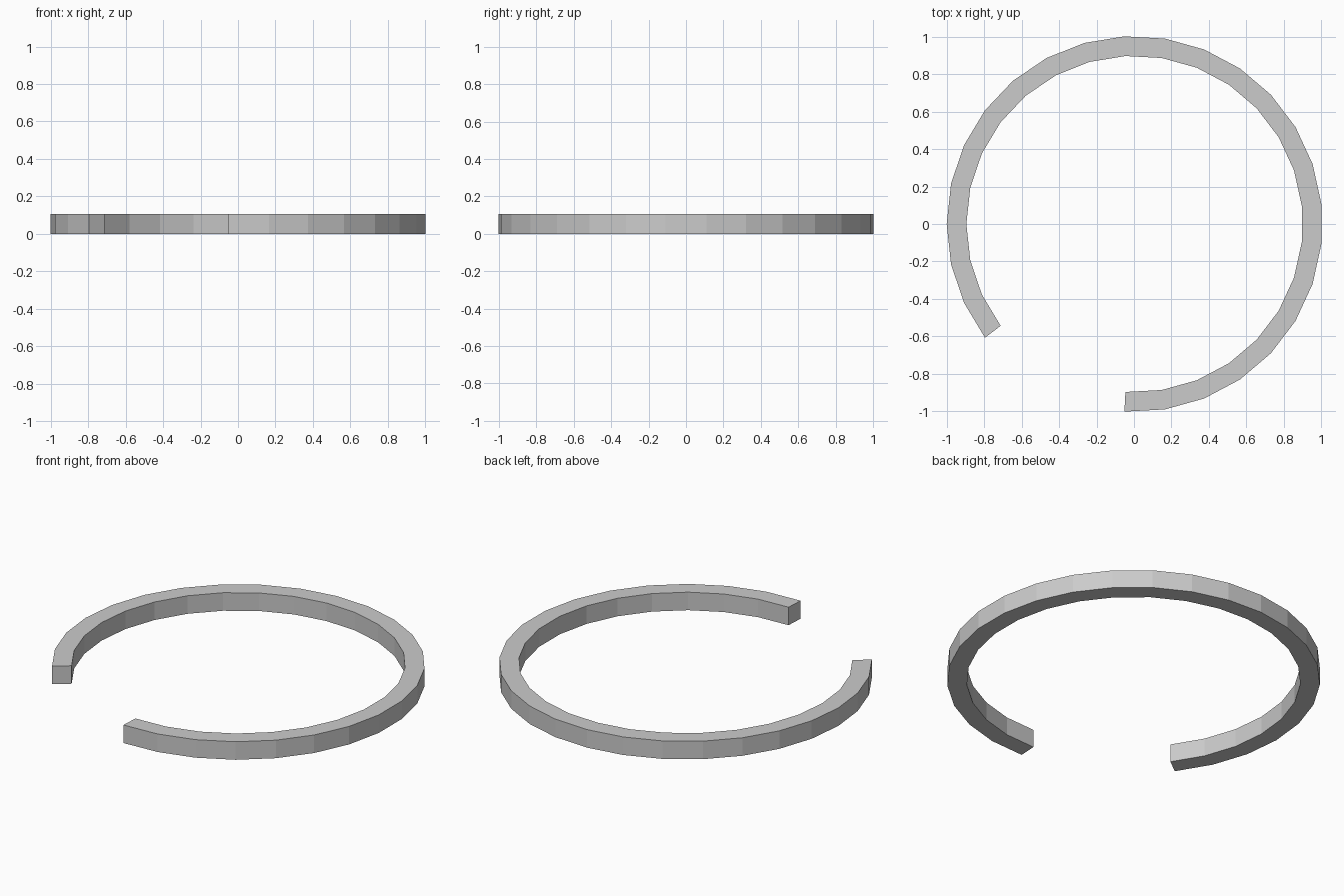
import bpy, bmesh, math
from mathutils import Matrix

if "Cube" in bpy.data.objects:
    bpy.data.objects.remove(bpy.data.objects["Cube"])

# Open ring: square section swept around 25 of 29 equal steps
SIDES, STEPS = 29, 25
R_OUT, R_IN, HEIGHT = 1.003, 0.898, 0.107
X_SHIFT = 0.003
step = 2 * math.pi / SIDES
start = step * -7.5

bm = bmesh.new()
section = [(R_OUT, 0), (R_OUT, HEIGHT), (R_IN, HEIGHT), (R_IN, 0)]
rings = []
for i in range(STEPS + 1):
    a = start + i * step
    rings.append([bm.verts.new((r * math.cos(a) + X_SHIFT, r * math.sin(a), z))
                  for r, z in section])

# Side walls
for a, b in zip(rings, rings[1:]):
    for j in range(4):
        k = (j + 1) % 4
        bm.faces.new((a[j], b[j], b[k], a[k]))

# End caps at the gap
bm.faces.new(rings[0])
bm.faces.new(rings[-1][::-1])
bmesh.ops.recalc_face_normals(bm, faces=bm.faces)

mesh = bpy.data.meshes.new("open_ring")
bm.to_mesh(mesh)
bm.free()
ring = bpy.data.objects.new("open_ring", mesh)
bpy.context.collection.objects.link(ring)
